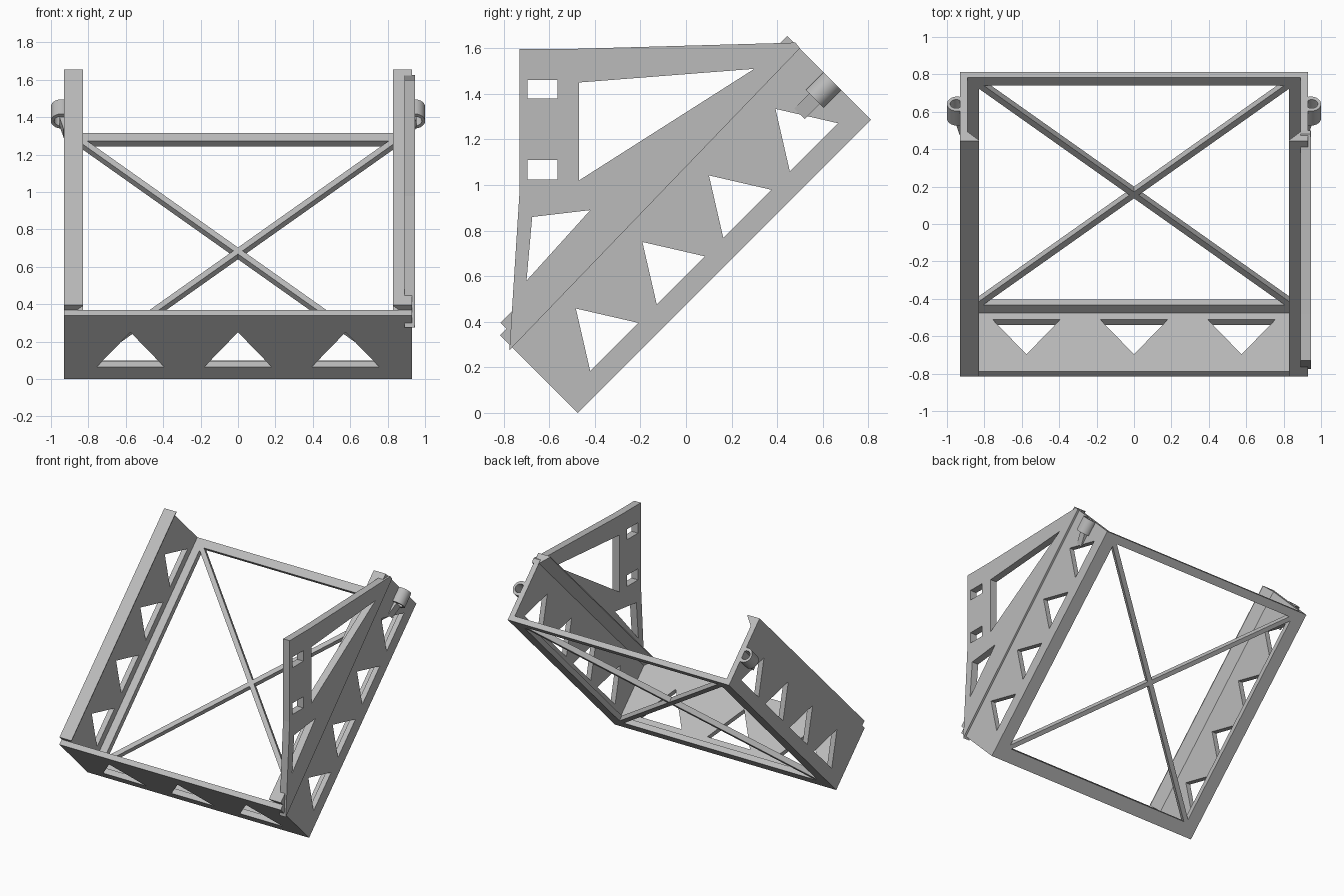
import bpy, math
from mathutils import Vector, Matrix

if "Cube" in bpy.data.objects:
    bpy.data.objects.remove(bpy.data.objects["Cube"])

R = math.sqrt(0.5)
X = Vector((1, 0, 0))
Y = Vector((0, 1, 0))
Z = Vector((0, 0, 1))
U = Vector((0, R, R))       # along the tilted tray, rising to the back
V = Vector((0, -R, R))      # out of the tray floor
P0 = Vector((0, -0.475, 0))  # lowest front edge

grey = bpy.data.materials.new("plain_grey")
grey.diffuse_color = (0.5, 0.5, 0.5, 1)
grey.use_nodes = True
grey.node_tree.nodes["Principled BSDF"].inputs["Base Color"].default_value = grey.diffuse_color


def extrude(name, loops, origin, ax, ay, thick, smooth=False):
    """Fill an outline with holes and extrude it evenly about its plane."""
    cu = bpy.data.curves.new(name, 'CURVE')
    cu.dimensions = '2D'
    cu.fill_mode = 'BOTH'
    cu.extrude = thick / 2
    for pts in loops:
        s = cu.splines.new('POLY')
        s.points.add(len(pts) - 1)
        for p, (a, b) in zip(s.points, pts):
            p.co = (a, b, 0, 1)
        s.use_cyclic_u = True
        s.use_smooth = False
    ob = bpy.data.objects.new(name, cu)
    bpy.context.collection.objects.link(ob)
    m = Matrix((ax, ay, ax.cross(ay))).transposed().to_4x4()
    m.translation = origin
    ob.matrix_world = m
    bpy.ops.object.select_all(action='DESELECT')
    ob.select_set(True)
    bpy.context.view_layer.objects.active = ob
    bpy.ops.object.convert(target='MESH')
    ob = bpy.context.object
    bpy.ops.object.mode_set(mode='EDIT')
    bpy.ops.mesh.select_all(action='SELECT')
    bpy.ops.mesh.remove_doubles(threshold=0.0001)
    bpy.ops.mesh.normals_make_consistent(inside=False)
    bpy.ops.object.mode_set(mode='OBJECT')
    if smooth:
        bpy.ops.object.shade_smooth_by_angle(angle=math.radians(35))
    ob.data.materials.clear()
    ob.data.materials.append(grey)
    return ob


def rect(a0, b0, a1, b1):
    return [(a0, b0), (a1, b0), (a1, b1), (a0, b1)]


def tri(c, half, b0, b1):
    return [(c - half, b0), (c + half, b0), (c, b1)]


def circle(cx, cy, r, n=32):
    return [(cx + r * math.cos(2 * math.pi * i / n),
             cy + r * math.sin(2 * math.pi * i / n)) for i in range(n)]


W, L, T = 0.93, 1.82, 0.04   # half width, tray length, sheet thickness

# Floor frame with diagonal cross braces: four triangular openings
h, k, c = 0.83, 0.0175 * math.sqrt(2), 0.93
quarter = [(-(h - k), h), (h - k, h), (0, k)]
openings = []
for i in range(4):
    co, si = round(math.cos(i * math.pi / 2)), round(math.sin(i * math.pi / 2))
    openings.append([(a * co - b * si, c + a * si + b * co) for a, b in quarter])
extrude("floor_frame", [rect(-W, 0, W, L)] + openings, P0 + V * T / 2, X, U, T)

# Front wall with three triangular windows
extrude("front_wall",
        [rect(-W, T, W, 0.482)] + [tri(x, 0.18, 0.092, 0.354) for x in (-0.575, 0, 0.575)],
        P0 + U * T / 2, X, V, T)

for side, s in (("left", -1), ("right", 1)):
    # Side wall with four triangular windows
    extrude(side + "_wall",
            [rect(T, T, L, 0.52)] + [tri(0.318 + 0.413 * i, 0.149, 0.092, 0.33) for i in range(4)],
            P0 + X * s * (W - T / 2), U, V, T)
    # Inward lip with sloped underside
    extrude(side + "_lip",
            [[(s * 0.89, 0.45), (s * 0.89, 0.52), (s * 0.83, 0.52), (s * 0.83, 0.513)]],
            P0 + U * (T + L) / 2, X, V, L - T)
    # Hollow pivot sleeve and the small rib below it
    extrude(side + "_sleeve",
            [circle(s * 0.945, 0.24, 0.055), circle(s * 0.95, 0.24, 0.033)],
            P0 + U * 1.765, X, V, 0.11, True)
    extrude(side + "_sleeve_rib",
            [[(s * 0.925, 1.616), (s * 0.932, 1.616), (s * 0.955, 1.71), (s * 0.925, 1.71)]],
            P0 + V * 0.24, X, U, 0.065)

# Upright bracket plate on the right wall
extrude("bracket_plate",
        [[(-0.775, 0.275), (0.5, 1.6), (0.48, 1.625), (-0.48, 1.598), (-0.73, 1.598), (-0.73, 0.98)],
         [(-0.47, 1.02), (0.30, 1.51), (-0.47, 1.45)],
         [(-0.70, 0.58), (-0.42, 0.89), (-0.675, 0.86)],
         rect(-0.695, 1.38, -0.565, 1.46),
         rect(-0.695, 1.025, -0.565, 1.11)],
        Vector((0.9175, 0, 0)), Y, Z, 0.055)
